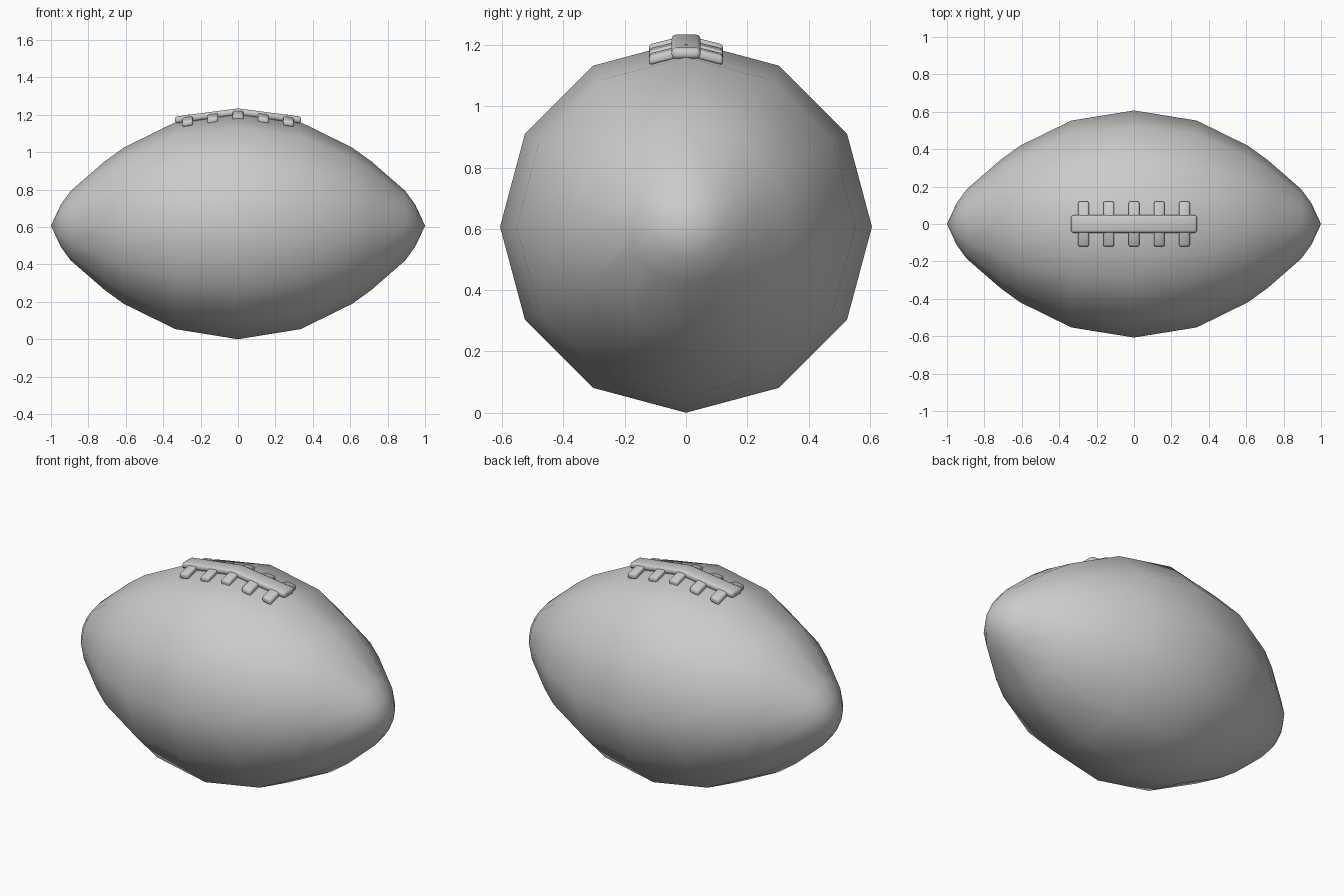
import bpy, bmesh, math
from mathutils import Vector

cube = bpy.data.objects.get("Cube")
if cube:
    bpy.data.objects.remove(cube, do_unlink=True)

# One neutral grey for everything
grey = bpy.data.materials.new("plain_grey")
grey.use_nodes = True
grey.diffuse_color = (0.6, 0.6, 0.6, 1)
grey.node_tree.nodes["Principled BSDF"].inputs["Base Color"].default_value = (0.6, 0.6, 0.6, 1)

RADIUS = 0.607
SIDES = 12


def finish(name, bm):
    bmesh.ops.recalc_face_normals(bm, faces=bm.faces)
    for f in bm.faces:
        f.smooth = True
    mesh = bpy.data.meshes.new(name)
    bm.to_mesh(mesh)
    bm.free()
    mesh.materials.append(grey)
    obj = bpy.data.objects.new(name, mesh)
    bpy.context.collection.objects.link(obj)
    return obj


def loft(bm, rings):
    for a, b in zip(rings, rings[1:]):
        n = len(a)
        for i in range(n):
            j = (i + 1) % n
            bm.faces.new((a[i], a[j], b[j], b[i]))


# Ball: half profile (x, radius) mirrored, revolved about x
half = [(0.335, 0.553), (0.61, 0.418), (0.715, 0.342), (0.895, 0.185), (0.948, 0.112)]
profile = [(-x, r) for x, r in reversed(half)] + [(0, RADIUS)] + half
bm = bmesh.new()
rings = []
for x, r in profile:
    angles = [math.tau * i / SIDES for i in range(SIDES)]
    rings.append([bm.verts.new((x, r * math.sin(a), RADIUS + r * math.cos(a))) for a in angles])
loft(bm, rings)
for ring, x in ((rings[0], -1), (rings[-1], 1)):
    tip = bm.verts.new((x, 0, RADIUS))
    for i in range(SIDES):
        bm.faces.new((ring[i], ring[(i + 1) % SIDES], tip))
finish("ball", bm)


# Bent bar: rectangular section carried along a path, with rounded edges
def bar(name, path, side, half_width, half_thick, bevel):
    bm = bmesh.new()
    side = Vector(side) * half_width
    up = Vector((0, 0, half_thick))
    rings = [[bm.verts.new(Vector(p) + side * s + up * t)
              for s, t in ((-1, -1), (1, -1), (1, 1), (-1, 1))] for p in path]
    loft(bm, rings)
    bm.faces.new(rings[0])
    bm.faces.new(rings[-1])
    obj = finish(name, bm)
    mod = obj.modifiers.new("rounded_edges", "BEVEL")
    mod.width = bevel
    mod.segments = 2
    mod.limit_method = "ANGLE"
    mod.angle_limit = math.radians(40)
    return obj


# Long lace along the top
bar("long_lace", [(-0.337, 0, 1.172), (0, 0, 1.216), (0.337, 0, 1.172)],
    (0, 1, 0), 0.047, 0.018, 0.013)

# Five cross laces draped over the ball
for i in range(-2, 3):
    x = 0.135 * i
    top = 1.216 - 0.12 * abs(x)
    tilt = Vector((1, 0, -0.15 * (i > 0) + 0.15 * (i < 0)))
    bar(f"cross_lace_{i + 3}", [(x, y, top - 0.25 * abs(y)) for y in (-0.121, 0, 0.121)],
        tilt, 0.029, 0.016, 0.01)
